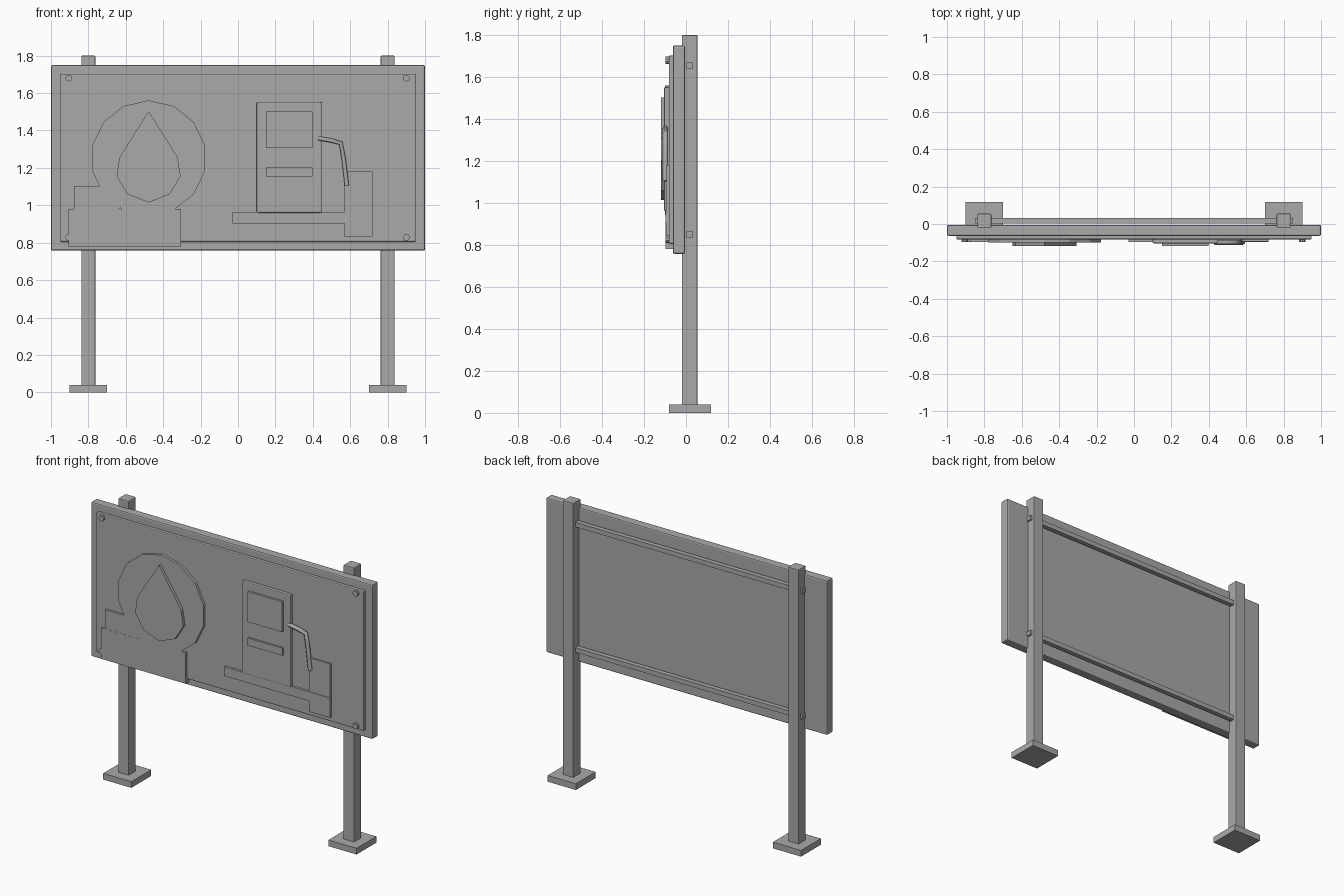
import bpy, bmesh, math
from mathutils import Vector

if "Cube" in bpy.data.objects:
    bpy.data.objects.remove(bpy.data.objects["Cube"])

grey = bpy.data.materials.new("plain grey")
grey.diffuse_color = (0.4, 0.4, 0.4, 1)
grey.use_nodes = True
grey.node_tree.nodes["Principled BSDF"].inputs["Base Color"].default_value = grey.diffuse_color


def finish(name, bm, bevel=0):
    bmesh.ops.recalc_face_normals(bm, faces=bm.faces)
    mesh = bpy.data.meshes.new(name)
    bm.to_mesh(mesh)
    bm.free()
    mesh.materials.append(grey)
    ob = bpy.data.objects.new(name, mesh)
    bpy.context.collection.objects.link(ob)
    if bevel:
        mod = ob.modifiers.new("bevel", 'BEVEL')
        mod.width = bevel
        mod.segments = 2
    return ob


def box(name, x, y, z, bevel=0):
    """Box given by its (low, high) range on each axis."""
    bm = bmesh.new()
    bmesh.ops.create_cube(bm, size=1)
    for v in bm.verts:
        v.co = [r[0] + (c + 0.5) * (r[1] - r[0]) for c, r in zip(v.co, (x, y, z))]
    return finish(name, bm, bevel)


def plate(name, outline, y0, y1):
    """Flat shape drawn in x and z, extruded from y0 to y1."""
    bm = bmesh.new()
    face = bm.faces.new([bm.verts.new((x, y0, z)) for x, z in outline])
    ext = bmesh.ops.extrude_face_region(bm, geom=[face])
    for v in ext["geom"]:
        if isinstance(v, bmesh.types.BMVert):
            v.co.y = y1
    return finish(name, bm)


def disc(cx, cz, r, n):
    return [(cx + r * math.sin(2 * math.pi * i / n),
             cz + r * math.cos(2 * math.pi * i / n)) for i in range(n)]


# Posts, feet and rails behind the sign
for side, s in (("left", -1), ("right", 1)):
    cx = 0.8 * s
    box(side + "_post", (cx - 0.0375, cx + 0.0375), (-0.02, 0.055), (0.03, 1.8), 0.005)
    box(side + "_foot", (cx - 0.1, cx + 0.1), (-0.082, 0.118), (0, 0.04))
for name, z in (("lower_rail", 0.85), ("upper_rail", 1.655)):
    box(name, (-0.85, 0.85), (0.003, 0.033), (z - 0.015, z + 0.015))

# Sign panel with raised face board and corner bolts
box("sign_panel", (-1, 1), (-0.063, -0.005), (0.758, 1.75), 0.008)
box("face_board", (-0.95, 0.95), (-0.082, -0.055), (0.805, 1.703), 0.006)
for x in (-0.905, 0.9):
    for z in (0.828, 1.68):
        plate("corner_bolt", disc(x, z, 0.018, 10), -0.08, -0.097)

# Emblem: round plate with a drop on it and stepped blocks beneath
plate("round_plate", disc(-0.478, 1.252, 0.309, 14), -0.08, -0.099)
right = [(0.112, 1.326), (0.155, 1.257), (0.171, 1.155), (0.112, 1.059)]
drop = [(0, 1.503)] + right + [(0, 1.015)] + [(-x, z) for x, z in reversed(right)]
plate("drop", [(x - 0.478, z) for x, z in drop], -0.09, -0.118)
box("upper_step", (-0.877, -0.63), (-0.096, -0.078), (0.95, 1.102))
box("lower_step", (-0.905, -0.305), (-0.097, -0.06), (0.78, 0.98))

# Pump emblem
box("pump_body", (0.10, 0.447), (-0.104, -0.078), (0.96, 1.553), 0.006)
box("pump_window", (0.15, 0.397), (-0.118, -0.098), (1.307, 1.502))
box("pump_slot", (0.15, 0.397), (-0.116, -0.098), (1.155, 1.203))
box("pump_island", (-0.03, 0.72), (-0.097, -0.078), (0.904, 0.963))
box("side_block", (0.57, 0.72), (-0.094, -0.078), (0.834, 1.18))

# Hose bending down from the pump
curve = bpy.data.curves.new("hose", 'CURVE')
curve.dimensions = '3D'
curve.bevel_depth = 0.013
curve.bevel_resolution = 1
curve.use_fill_caps = True
path = [(0.43, 1.358), (0.5, 1.346), (0.55, 1.332), (0.565, 1.25), (0.582, 1.105)]
spline = curve.splines.new('POLY')
spline.points.add(len(path) - 1)
for p, (x, z) in zip(spline.points, path):
    p.co = (x, -0.098, z, 1)
curve.materials.append(grey)
bpy.context.collection.objects.link(bpy.data.objects.new("hose", curve))
